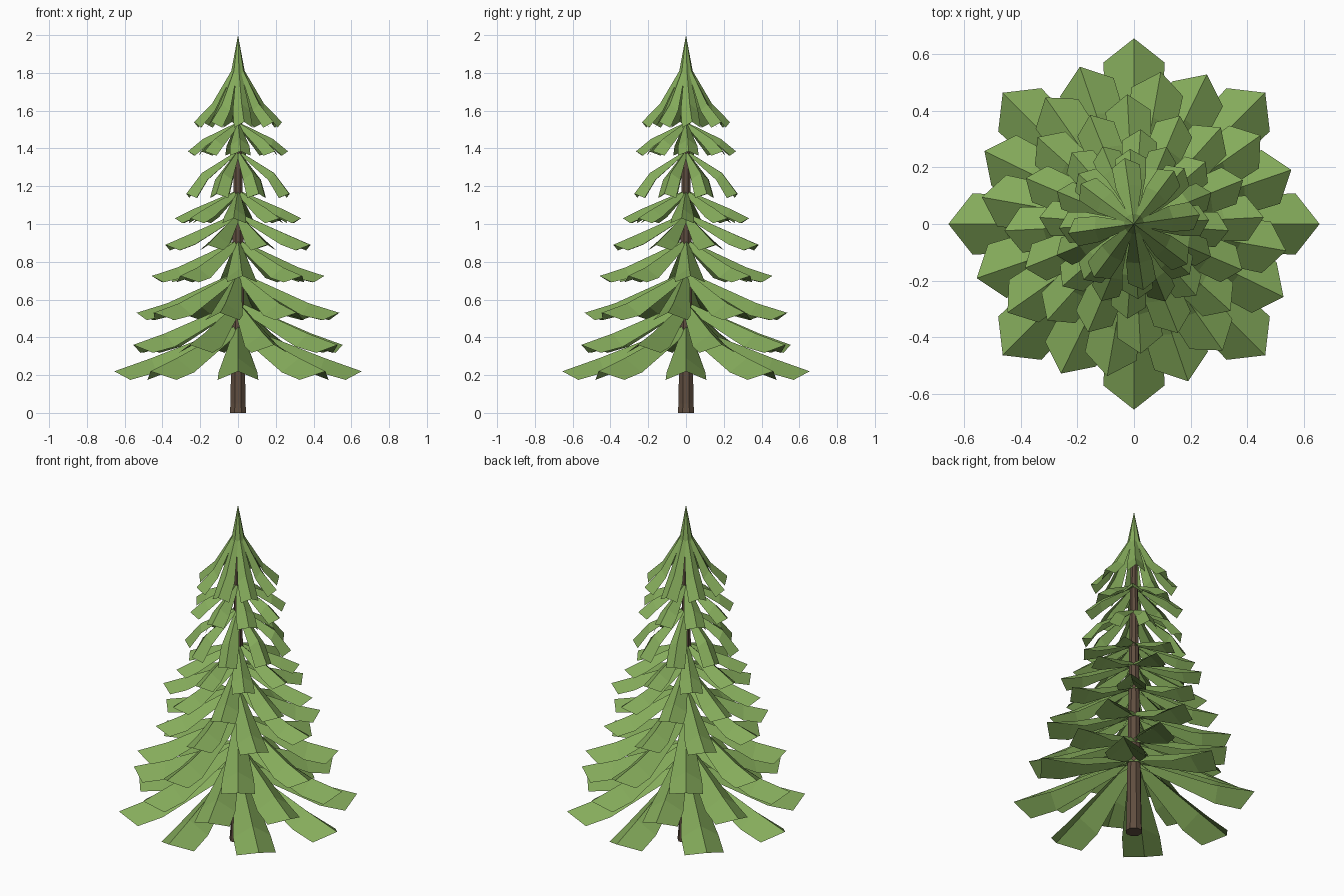
import bpy, bmesh, math
from mathutils import Matrix, Vector

cube = bpy.data.objects.get("Cube")
if cube:
    bpy.data.objects.remove(cube, do_unlink=True)


def make_material(name, rgb):
    m = bpy.data.materials.new(name)
    m.use_nodes = True
    m.diffuse_color = (*rgb, 1)
    bsdf = m.node_tree.nodes["Principled BSDF"]
    bsdf.inputs["Base Color"].default_value = (*rgb, 1)
    bsdf.inputs["Roughness"].default_value = 0.9
    return m


needle_green = make_material("needle green", (0.235, 0.41, 0.105))
bark_brown = make_material("bark brown", (0.115, 0.075, 0.05))


def finish(bm, name, mat):
    mesh = bpy.data.meshes.new(name)
    bm.to_mesh(mesh)
    bm.free()
    mesh.materials.append(mat)
    obj = bpy.data.objects.new(name, mesh)
    bpy.context.collection.objects.link(obj)
    return obj


def add_branch(bm, stations, angle):
    """Folded sheet; each station is ridge r, ridge z, edge r, edge z, half width."""
    turn = Matrix.Rotation(math.radians(angle), 4, 'Z')
    rows = []
    for r, z, er, ez, w in stations:
        points = ((er, -w, ez), (r, 0, z), (er, w, ez))
        rows.append([bm.verts.new(turn @ Vector(p)) for p in points])
    for a, b in zip(rows, rows[1:]):
        for i in (0, 1):
            bm.faces.new((a[i], b[i], b[i + 1], a[i + 1]))


def add_tier(name, radius, tip_z, bend_z, root_z, width, offset):
    bm = bmesh.new()
    drop = width * 0.7
    bend_r = radius * 0.7
    stations = [
        (0.0, root_z, 0.015, root_z - drop * 0.6, width * 0.25),
        (bend_r, bend_z, bend_r * 0.94, bend_z - drop, width * 0.95),
        (radius, tip_z, radius * 0.87, tip_z - width * 0.42, width),
    ]
    for i in range(8):
        add_branch(bm, stations, offset + i * 45)
    finish(bm, name, needle_green)


# Branch tiers: radius, tip height, bend height, root height, half width, turn
tiers = [
    (0.655, 0.22, 0.29, 0.47, 0.108, 0),
    (0.587, 0.36, 0.42, 0.59, 0.100, 19),
    (0.545, 0.53, 0.58, 0.75, 0.092, -10),
    (0.458, 0.725, 0.77, 0.92, 0.080, 3),
    (0.415, 0.89, 0.94, 1.06, 0.070, 22),
    (0.335, 1.03, 1.08, 1.18, 0.062, -4),
    (0.295, 1.16, 1.27, 1.39, 0.052, 22),
    (0.265, 1.385, 1.45, 1.54, 0.055, 3),
]
for n, t in enumerate(tiers, 1):
    add_tier(f"branch_tier_{n}", *t)

# Pointed crown with drooping tips
bm = bmesh.new()
crown = [
    (0.0, 2.0, 0.0, 1.995, 0.001),
    (0.036, 1.81, 0.032, 1.79, 0.016),
    (0.14, 1.635, 0.13, 1.60, 0.046),
    (0.235, 1.54, 0.205, 1.51, 0.05),
]
for i in range(8):
    add_branch(bm, crown, 8 + i * 45)
finish(bm, "crown", needle_green)

# Tapered trunk
bm = bmesh.new()
rings = []
for z, r in ((0, 0.047), (0.05, 0.043), (0.9, 0.031), (1.75, 0.018)):
    rings.append([bm.verts.new((r * math.cos(a), r * math.sin(a), z))
                  for a in (math.tau * (i + 0.5) / 8 for i in range(8))])
for low, high in zip(rings, rings[1:]):
    for i in range(8):
        j = (i + 1) % 8
        bm.faces.new((low[i], low[j], high[j], high[i]))
bm.faces.new(rings[0][::-1])
bm.faces.new(rings[-1])
finish(bm, "trunk", bark_brown)
